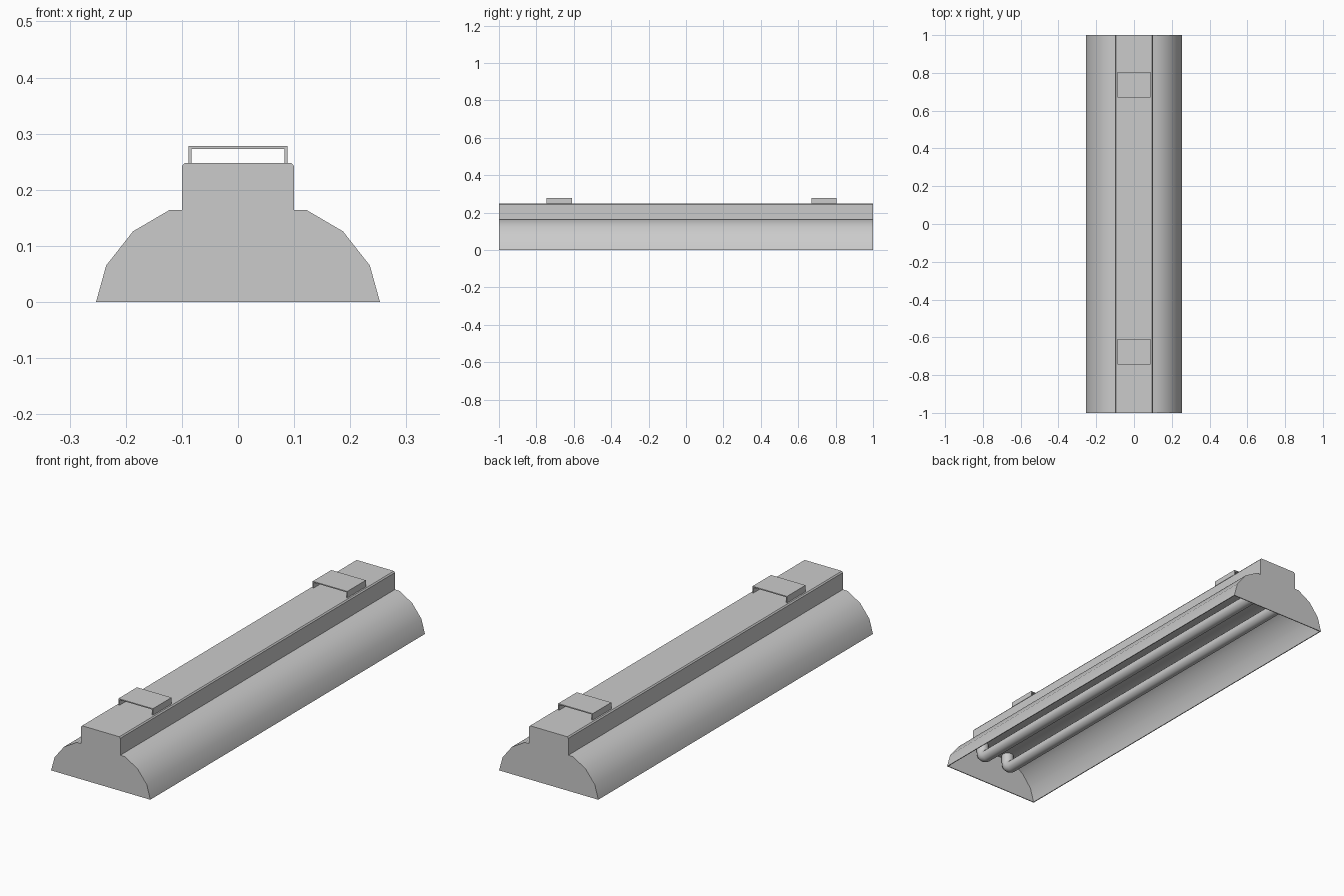
import bpy, bmesh, math
from mathutils import Vector

if "Cube" in bpy.data.objects:
    bpy.data.objects.remove(bpy.data.objects["Cube"], do_unlink=True)

grey = bpy.data.materials.new("painted_grey")
grey.use_nodes = True
colour = (0.6, 0.6, 0.6, 1)
grey.diffuse_color = colour
grey.node_tree.nodes["Principled BSDF"].inputs["Base Color"].default_value = colour


def smooth(ob, degrees=35):
    bpy.ops.object.select_all(action="DESELECT")
    ob.select_set(True)
    bpy.context.view_layer.objects.active = ob
    bpy.ops.object.shade_smooth_by_angle(angle=math.radians(degrees))


def extrude(name, outline, y0, y1, degrees=None):
    """Closed (x, z) outline swept along y from y0 to y1."""
    bm = bmesh.new()
    face = bm.faces.new([bm.verts.new((x, y0, z)) for x, z in outline])
    swept = bmesh.ops.extrude_face_region(bm, geom=[face], use_keep_orig=True)
    verts = [g for g in swept["geom"] if isinstance(g, bmesh.types.BMVert)]
    bmesh.ops.translate(bm, verts=verts, vec=(0, y1 - y0, 0))
    bmesh.ops.recalc_face_normals(bm, faces=bm.faces)
    mesh = bpy.data.meshes.new(name)
    bm.to_mesh(mesh)
    bm.free()
    mesh.materials.append(grey)
    ob = bpy.data.objects.new(name, mesh)
    bpy.context.collection.objects.link(ob)
    if degrees:
        smooth(ob, degrees)
    return ob


def mirrored(half):
    """Right half listed from bottom to top, continued down the other side."""
    return half + [(-x, z) for x, z in reversed(half)]


SHADE = [(0.253, 0), (0.235, 0.065), (0.187, 0.126), (0.122, 0.164)]
LINING = [(0.249, 0), (0.231, 0.064), (0.184, 0.123), (0.121, 0.16)]
CHANNEL = [(0.1, 0.164), (0.1, 0.242), (0.095, 0.248)]
CAP = 0.004

# Open-bottomed reflector and the channel along its back
extrude("reflector", mirrored(SHADE) + mirrored(LINING)[::-1], CAP - 1, 1 - CAP, 35)
extrude("channel", mirrored(CHANNEL), CAP - 1, 1 - CAP)

# End plates
for name, y in (("front_end_plate", -1), ("back_end_plate", 1 - CAP)):
    extrude(name, mirrored(SHADE + CHANNEL), y, y + CAP)

# Mounting brackets
BRACKET = mirrored([(0.083, 0.246), (0.083, 0.273)])
BRACKET_OUTER = mirrored([(0.088, 0.246), (0.088, 0.278)])
for name, y in (("front_bracket", -0.745), ("back_bracket", 0.67)):
    extrude(name, BRACKET_OUTER + BRACKET[::-1], y, y + 0.135)

# Lamp tubes, with both ends bent up into the reflector
END, HEIGHT, BEND = 0.967, 0.093, 0.032
for name, x in (("left_tube", 0.073), ("right_tube", -0.073)):
    half = [Vector((x, END, 0.162))]
    for i in range(7):
        a = math.pi / 2 * i / 6
        half.append(Vector((x, END - BEND + BEND * math.cos(a),
                            HEIGHT + BEND - BEND * math.sin(a))))
    path = half + [Vector((x, -p.y, p.z)) for p in reversed(half)]
    curve = bpy.data.curves.new(name, "CURVE")
    curve.dimensions = "3D"
    curve.bevel_depth = 0.027
    curve.bevel_resolution = 4
    curve.use_fill_caps = True
    spline = curve.splines.new("POLY")
    spline.points.add(len(path) - 1)
    for point, co in zip(spline.points, path):
        point.co = (*co, 1)
    curve.materials.append(grey)
    tube = bpy.data.objects.new(name, curve)
    bpy.context.collection.objects.link(tube)
    bpy.ops.object.select_all(action="DESELECT")
    tube.select_set(True)
    bpy.context.view_layer.objects.active = tube
    bpy.ops.object.convert(target="MESH")
    smooth(bpy.context.object, 50)
